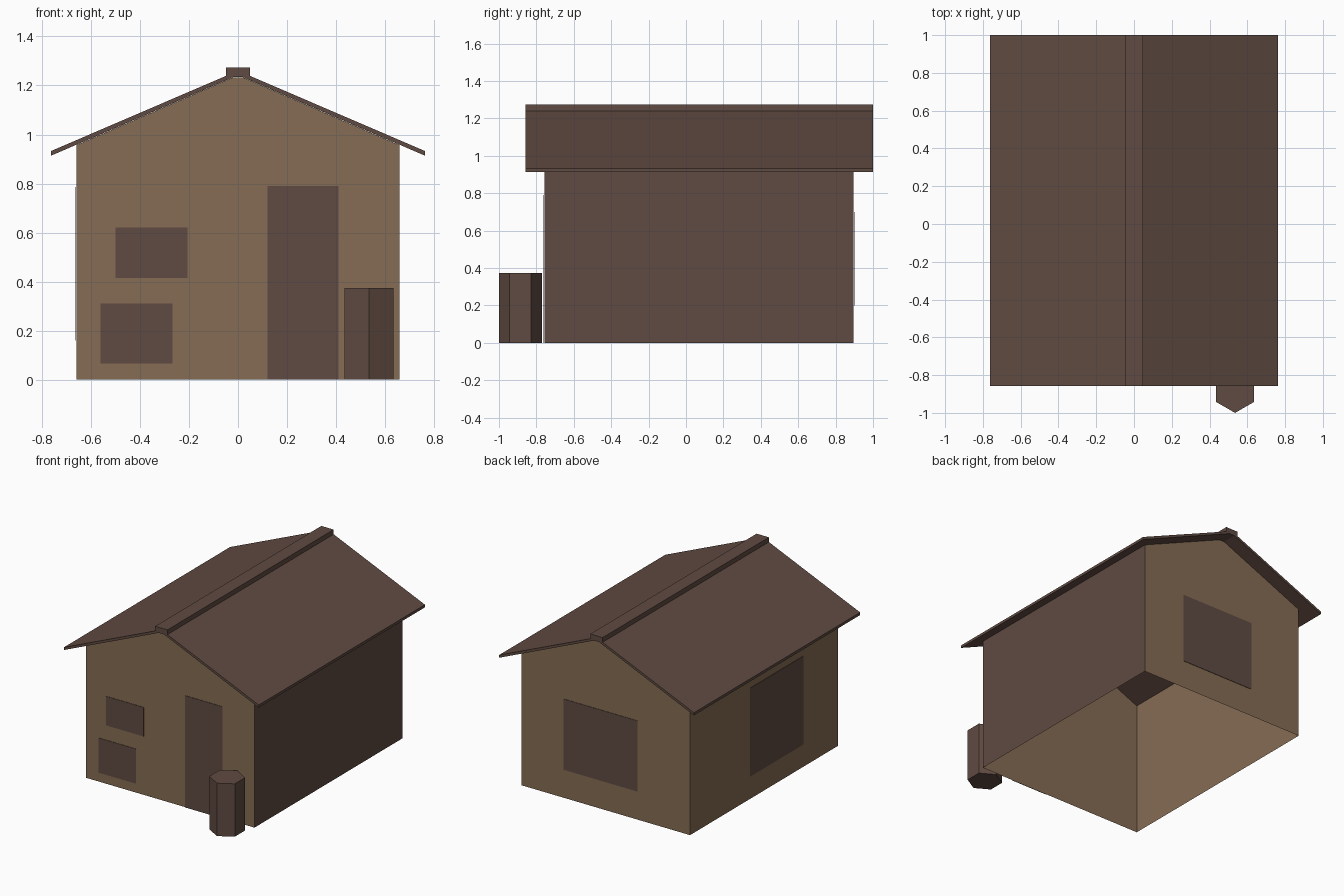
import bpy, bmesh, math

if "Cube" in bpy.data.objects:
    bpy.data.objects.remove(bpy.data.objects["Cube"])


def material(name, rgb):
    m = bpy.data.materials.new(name)
    m.diffuse_color = (*rgb, 1)
    m.use_nodes = True
    m.node_tree.nodes["Principled BSDF"].inputs["Base Color"].default_value = m.diffuse_color
    return m


TAN = material("tan plaster", (0.235, 0.150, 0.087))
BROWN = material("brown wood", (0.117, 0.070, 0.054))


def finish(name, bm, *mats):
    mesh = bpy.data.meshes.new(name)
    bm.to_mesh(mesh)
    bm.free()
    for m in mats:
        mesh.materials.append(m)
    ob = bpy.data.objects.new(name, mesh)
    bpy.context.collection.objects.link(ob)
    return ob


def extrude_profile(profile, y0, y1):
    """Prism along y from an x/z outline, normals outward."""
    bm = bmesh.new()
    face = bm.faces.new([bm.verts.new((x, y0, z)) for x, z in profile])
    ext = bmesh.ops.extrude_face_region(bm, geom=[face], use_keep_orig=True)
    moved = [v for v in ext["geom"] if isinstance(v, bmesh.types.BMVert)]
    bmesh.ops.translate(bm, verts=moved, vec=(0, y1 - y0, 0))
    bmesh.ops.recalc_face_normals(bm, faces=bm.faces)
    return bm


def box(name, lo, hi, mat):
    bm = bmesh.new()
    bmesh.ops.create_cube(bm, size=1)
    for v in bm.verts:
        v.co = [(a + b) / 2 + c * (b - a) for a, b, c in zip(lo, hi, v.co)]
    return finish(name, bm, mat)


def mirrored(half):
    return half + [(-x, z) for x, z in reversed(half)]


# House walls: open at the bottom and under the roof, right wall is wood
X, Y0, Y1 = 0.659, -0.757, 0.896
bm = extrude_profile(mirrored([(X, 0), (X, 0.957), (0.02, 1.233)]), Y0, Y1)
bm.normal_update()
bmesh.ops.delete(bm, geom=[f for f in bm.faces if abs(f.normal.z) > 0.5],
                 context='FACES_ONLY')
for f in bm.faces:
    f.material_index = 1 if f.normal.x > 0.9 else 0
finish("walls", bm, TAN, BROWN)

# Thin gable roof with overhanging eaves, and its ridge cap
R0, R1 = -0.857, 1.0
roof = [(-0.02, 1.234), (-0.762, 0.914), (-0.762, 0.933), (-0.045, 1.241)]
finish("roof", extrude_profile(mirrored(roof), R0, R1), BROWN)
box("ridge_cap", (-0.048, R0, 1.236), (0.048, R1, 1.273), BROWN)

# Door and windows as thin plates just off the walls
NEAR, FAR = 0.001, 0.004
for name, x0, x1, z0, z1 in [("door", 0.12, 0.41, 0.0, 0.79),
                             ("front_upper_window", -0.50, -0.205, 0.415, 0.62),
                             ("front_lower_window", -0.56, -0.267, 0.065, 0.31)]:
    box(name, (x0, Y0 - FAR, z0), (x1, Y0 - NEAR, z1), BROWN)
box("back_window", (-0.25, Y1 + NEAR, 0.20), (0.33, Y1 + FAR, 0.70), BROWN)
box("left_window", (-X - FAR, -0.365, 0.16), (-X - NEAR, 0.23, 0.785), BROWN)

# Six-sided barrel beside the door
bm = bmesh.new()
bmesh.ops.create_cone(bm, cap_ends=True, segments=6, radius1=0.115,
                      radius2=0.115, depth=0.374)
# put a corner towards the front
corner = max(bm.verts, key=lambda v: v.co.y)
if abs(corner.co.x) > 0.01:
    for v in bm.verts:
        v.co.x, v.co.y = -v.co.y, v.co.x
bmesh.ops.translate(bm, verts=bm.verts, vec=(0.535, -0.885, 0.187))
finish("barrel", bm, BROWN)
